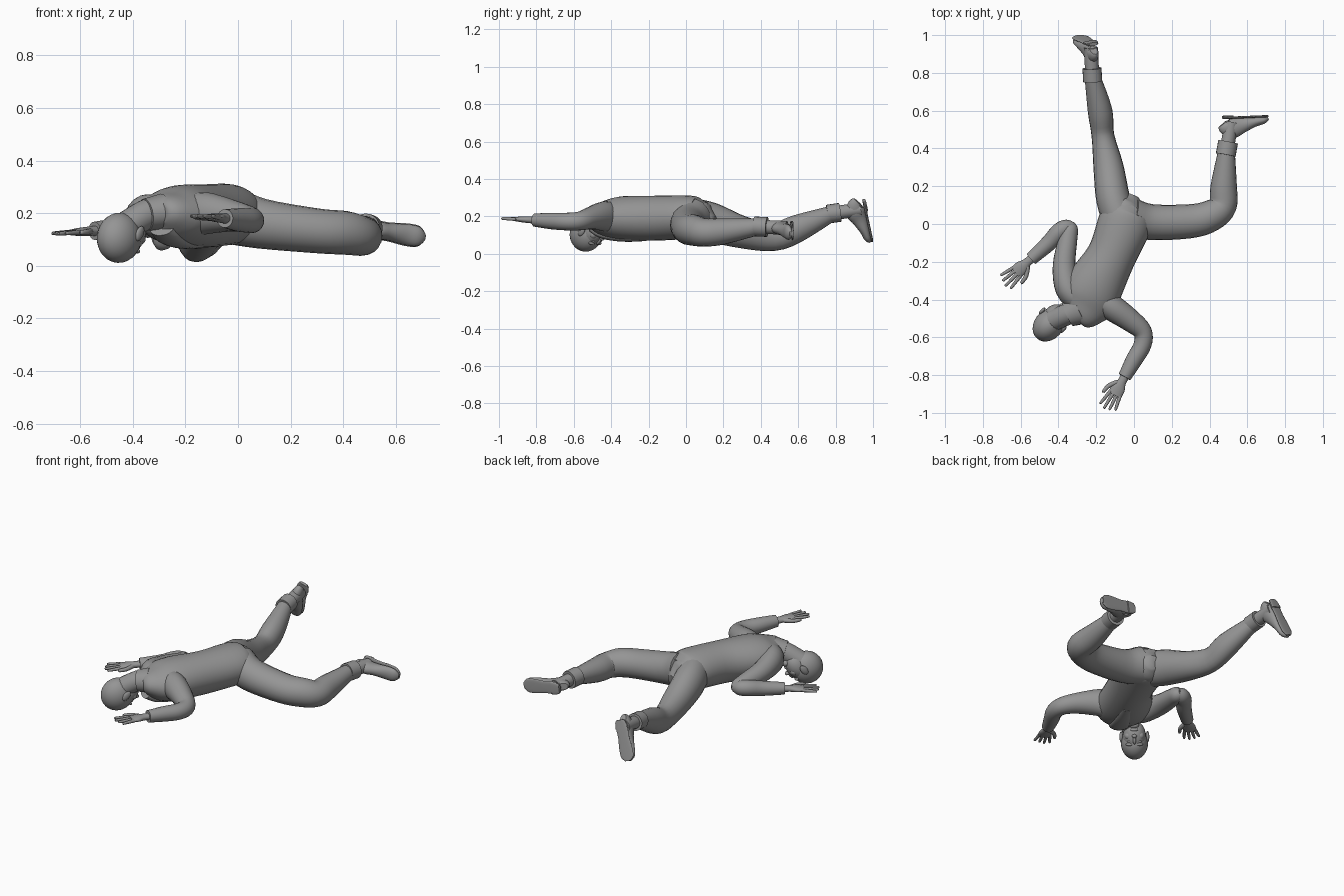
import bpy, bmesh, math
from mathutils import Vector, Matrix

cube = bpy.data.objects.get("Cube")
if cube:
    bpy.data.objects.remove(cube, do_unlink=True)

GREY = (0.3, 0.3, 0.3, 1)
mat = bpy.data.materials.new("plain grey")
mat.use_nodes = True
mat.diffuse_color = GREY
mat.node_tree.nodes["Principled BSDF"].inputs["Base Color"].default_value = GREY
UP = Vector((0, 0, 1))


def finish(name, bm):
    """Turn the mesh into a smooth-shaded object with the grey material."""
    bmesh.ops.recalc_face_normals(bm, faces=bm.faces)
    mesh = bpy.data.meshes.new(name)
    bm.to_mesh(mesh)
    bm.free()
    obj = bpy.data.objects.new(name, mesh)
    bpy.context.collection.objects.link(obj)
    mesh.materials.append(mat)
    bpy.ops.object.select_all(action='DESELECT')
    obj.select_set(True)
    bpy.context.view_layer.objects.active = obj
    bpy.ops.object.shade_smooth_by_angle(angle=math.radians(45))


def smooth_path(rings, steps):
    """Catmull-Rom interpolation of rings: x, y, z, half width, half height."""
    knots = [Vector(ring) for ring in rings]
    knots = [knots[0]] + knots + [knots[-1]]
    path = []
    for before, start, end, after in zip(knots, knots[1:], knots[2:], knots[3:]):
        pull_out, pull_in = (end - before) / 2, (after - start) / 2
        for i in range(steps):
            t = i / steps
            ease = t * t * (3 - 2 * t)
            path.append(start.lerp(end, ease) + pull_out * t * (1 - t) ** 2
                        - pull_in * t * t * (1 - t))
    return path + [knots[-1]]


def loft(name, rings, up=UP, steps=4, sides=20, square=1):
    """Skin elliptical rings along a path; a ring with one radius is round."""
    rings = [(*ring, ring[-1]) if len(ring) == 4 else ring for ring in rings]
    path = smooth_path(rings, steps)
    bm = bmesh.new()
    loops = []
    for i, ring in enumerate(path):
        ahead, behind = path[min(i + 1, len(path) - 1)], path[max(i - 1, 0)]
        along = (ahead - behind).to_3d().normalized()
        side = along.cross(up).normalized()
        top = side.cross(along)
        loop = []
        for k in range(sides):
            angle = math.tau * k / sides
            c, s = math.cos(angle), math.sin(angle)
            c = math.copysign(abs(c) ** square, c)
            s = math.copysign(abs(s) ** square, s)
            loop.append(bm.verts.new(ring.to_3d() + side * c * ring[3] + top * s * ring[4]))
        loops.append(loop)
    for near, far in zip(loops, loops[1:]):
        for k in range(sides):
            bm.faces.new((near[k - 1], near[k], far[k], far[k - 1]))
    bm.faces.new(loops[0])
    bm.faces.new(loops[-1])
    finish(name, bm)


def shoe(side, heel, axis, up):
    up = (up - axis * up.dot(axis) / axis.length_squared).normalized()
    upper = [(0, .02, .03), (.06, .03, .045), (.22, .035, .054), (.42, .033, .042),
             (.7, .04, .027), (.9, .037, .02), (1, .015, .01)]

    def rings(rows, lift):
        return [(*(heel + axis * s + up * (h + lift)), w, h) for s, w, h in rows]

    welt = .006
    sole = [(s, w + welt / 2, welt) for s, w, h in upper]
    loft(side + "_shoe", rings(upper, welt), up)
    loft(side + "_shoe_sole", rings(sole, 0), up, square=.7)
    loft(side + "_shoe_heel", rings(sole[:3], -welt), up, square=.7)


def leg(side, trouser, heel, toe, up):
    """Trouser leg, cuff, ankle and shoe."""
    heel, up = Vector(heel), Vector(up)
    axis = Vector(toe) - heel
    hem, hem_radius = Vector(trouser[-1][:3]), trouser[-1][3]
    ankle = heel + axis * .2 + up * .03
    down = (ankle - hem).normalized()
    loft(side + "_trouser", trouser)
    loft(side + "_trouser_cuff", [(*(hem + down * d), hem_radius * 1.2) for d in (-.025, .045)], steps=2)
    loft(side + "_ankle", [(*hem, .037), (*ankle, .037)])
    shoe(side, heel, axis, up)


def hand(side, sleeve, thumb_sign):
    """Flat hand, palm down, continuing the line of the sleeve."""
    elbow, wrist = [Vector(ring[:3]) for ring in sleeve[-2:]]
    ahead = (wrist - elbow).normalized()
    across = ahead.cross(UP).normalized() * thumb_sign

    def digit(name, points, radius):
        tip = points[-1]
        points = points + [(tip[0] + radius / 2, tip[1])]
        radii = (radius, radius * .9, radius * .7, radius * .3)
        loft(f"{side}_{name}", [(*(wrist + ahead * a + across * b), r) for (a, b), r in zip(points, radii)],
             steps=3, sides=10)

    palm = [(-.02, .024, .02), (.03, .024, .018), (.07, .037, .016), (.11, .037, .012)]
    loft(side + "_palm", [(*(wrist + ahead * a), w, h) for a, w, h in palm])
    for i in range(4):
        out = .029 - .019 * i
        reach = .195 - .012 * abs(i - 1.2)
        digit(f"finger_{i + 1}", [(.1, out), (.14, out * 1.25), (reach, out * 1.5)], .01)
    digit("thumb", [(.04, .018), (.08, .05), (.12, .06)], .013)


# Jacket body and shirt
loft("jacket", [(-.01, .1, .19, .1, .08), (-.03, .06, .19, .125, .11), (-.05, 0, .195, .142, .117),
                (-.12, -.17, .19, .13, .12), (-.21, -.33, .19, .153, .118), (-.25, -.42, .19, .147, .1),
                (-.28, -.48, .2, .1, .07), (-.3, -.5, .2, .05, .04)], sides=28)
loft("shirt_front", [(-.15, -.24, .085, .03, .02), (-.21, -.35, .085, .045, .02),
                     (-.26, -.44, .105, .055, .025), (-.29, -.49, .14, .05, .03)])

# Trousers and shoes
loft("trouser_seat", [(-.09, 0, .19, .07), (-.06, .05, .19, .1), (-.03, .1, .17, .09), (-.01, .15, .16, .04)])
leg("right", [(-.07, .01, .2, .09, .1), (-.11, .13, .17, .09, .105), (-.135, .3, .115, .08, .086),
              (-.165, .47, .09, .06, .075), (-.18, .6, .137, .065, .073), (-.22, .78, .215, .042)],
    (-.215, .955, .285), (-.3, 1, .07), (.1, -1, -.15))
leg("left", [(-.02, .04, .19, .1, .11), (.09, .01, .16, .095), (.3, .015, .133, .09, .085),
             (.41, .045, .125, .083), (.47, .1, .113, .075), (.475, .2, .12, .07), (.49, .39, .145, .044)],
    (.47, .567, .145), (.708, .577, .108), (0, -1, 0))

# Sleeves and hands
left_sleeve = [(-.19, -.39, .19, .065, .085), (-.12, -.44, .2, .07, .08), (-.02, -.51, .19, .06),
               (.045, -.57, .175, .05), (.045, -.64, .172, .047), (0, -.72, .175, .044), (-.05, -.81, .18, .035)]
right_sleeve = [(-.325, -.015, .15, .03), (-.36, -.02, .15, .044), (-.4, -.045, .15, .046),
                (-.45, -.1, .14, .043), (-.545, -.185, .133, .035)]
loft("left_sleeve", left_sleeve)
loft("right_lower_sleeve", right_sleeve)
loft("right_upper_sleeve", [(-.29, -.41, .195, .06, .07), (-.35, -.345, .195, .066, .076), (-.37, -.22, .18, .06),
                            (-.35, -.08, .16, .05), (-.34, -.02, .15, .043), (-.34, .01, .15, .02)])
hand("left", left_sleeve, 1)
hand("right", right_sleeve, -1)

# Neck and collar
loft("neck", [(-.29, -.44, .21, .06), (-.35, -.475, .195, .057), (-.425, -.51, .15, .057)])
loft("collar", [(-.285, -.45, .205, .085, .07), (-.35, -.48, .195, .066, .061)])

# Head: local x is sideways, y is out of the face, z is the crown
crown = Vector((-.4, -.45, -.8)).normalized()
face = Vector((.5, .6, -.6))
face = (face - crown * face.dot(crown)).normalized()
axes = Matrix((face.cross(crown), face, crown)).transposed().to_4x4()
head = Matrix.Translation((-.442, -.523, .11)) @ axes


def head_part(name, pos, size):
    bm = bmesh.new()
    bmesh.ops.create_uvsphere(bm, u_segments=24, v_segments=16, radius=1)
    bm.transform(head @ Matrix.Translation(pos) @ Matrix.Diagonal((*size, 1)))
    finish(name, bm)


head_part("cranium", (0, -.01, .012), (.077, .094, .096))
head_part("face", (0, .026, -.03), (.064, .063, .086))
head_part("chin", (0, .06, -.094), (.027, .025, .02))
head_part("nose_bridge", (0, .084, -.014), (.009, .012, .026))
head_part("nose_tip", (0, .092, -.036), (.014, .016, .011))
head_part("lips", (0, .075, -.07), (.022, .012, .01))
for side, sign in (("left", 1), ("right", -1)):
    head_part(side + "_brow", (sign * .026, .07, .013), (.024, .014, .009))
    head_part(side + "_eye", (sign * .026, .072, -.003), (.013, .009, .008))
    head_part(side + "_cheek", (sign * .033, .06, -.034), (.022, .02, .022))
    head_part(side + "_ear", (sign * .074, .006, -.022), (.01, .019, .032))
